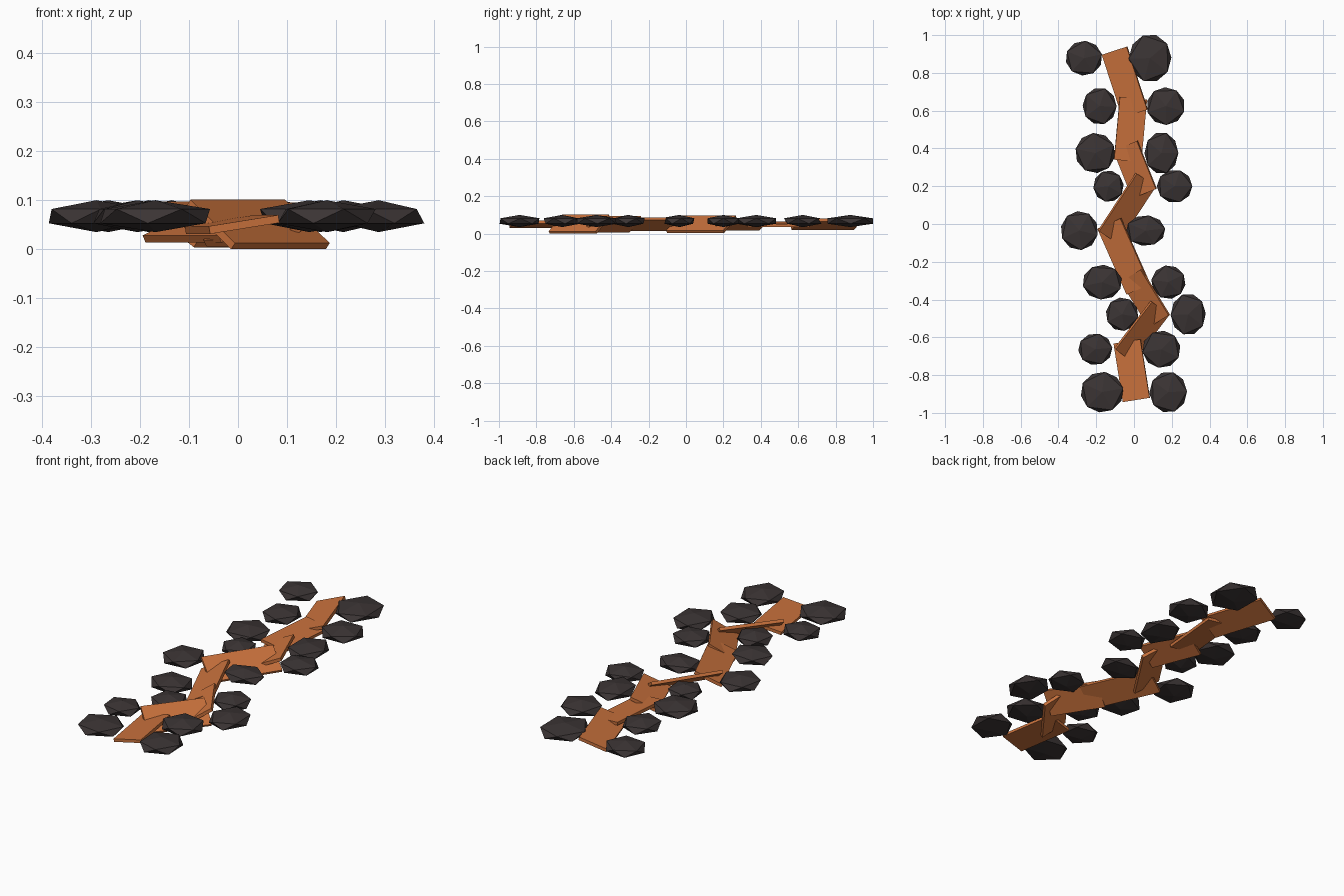
import bpy, bmesh, math, random
from mathutils import Matrix, Vector

random.seed(4)
default_cube = bpy.data.objects.get("Cube")
if default_cube:
    bpy.data.objects.remove(default_cube, do_unlink=True)


def make_material(name, color):
    mat = bpy.data.materials.new(name)
    mat.use_nodes = True
    mat.diffuse_color = color
    mat.node_tree.nodes["Principled BSDF"].inputs["Base Color"].default_value = color
    return mat


def make_object(name, bm, mat):
    mesh = bpy.data.meshes.new(name)
    bm.to_mesh(mesh)
    bm.free()
    mesh.materials.append(mat)
    obj = bpy.data.objects.new(name, mesh)
    bpy.context.collection.objects.link(obj)
    return obj


clay = make_material("orange clay", (0.58, 0.165, 0.045, 1))
rock = make_material("dark rock", (0.043, 0.034, 0.034, 1))

# Path stations, back to front: centre x, y, then half sizes of the right and left stone
STATIONS = [
    (-0.09, 0.878, (0.095, 0.092), (0.113, 0.122)),
    (-0.007, 0.624, (0.09, 0.094), (0.098, 0.1)),
    (-0.03, 0.376, (0.104, 0.106), (0.09, 0.106)),
    (0.04, 0.2, (0.08, 0.082), (0.094, 0.084)),
    (-0.114, -0.035, (0.097, 0.103), (0.104, 0.08)),
    (0.007, -0.308, (0.102, 0.092), (0.09, 0.088)),
    (0.112, -0.478, (0.085, 0.088), (0.093, 0.106)),
    (-0.03, -0.663, (0.09, 0.082), (0.1, 0.098)),
    (0.006, -0.89, (0.112, 0.107), (0.1, 0.105)),
]
STONE_GAP = 0.175
STONE_Z, STONE_HALF_HEIGHT = 0.0675, 0.0325
PLANK_WIDTH, PLANK_THICKNESS, OVERLAP, PLANK_Z = 0.145, 0.016, 0.042, 0.0505


# Flattened border stone, fitted to its half sizes
def add_stone(name, x, y, half):
    bm = bmesh.new()
    bmesh.ops.create_icosphere(bm, subdivisions=1, radius=1)
    bmesh.ops.rotate(bm, verts=bm.verts, matrix=Matrix.Rotation(random.uniform(0, math.tau), 3, "Z"))
    size = (*half, STONE_HALF_HEIGHT)
    fit = [size[i] / max(abs(v.co[i]) for v in bm.verts) for i in range(3)]
    bmesh.ops.scale(bm, verts=bm.verts, vec=fit)
    make_object(name, bm, rock).location = (x, y, STONE_Z)


# Path plank between two stations, banked by the angle it turns sideways
def add_plank(name, start, end):
    a, b = Vector(start), Vector(end)
    run = b - a
    heading = math.atan2(run.x, -run.y)
    middle = (a + b) / 2
    bm = bmesh.new()
    bmesh.ops.create_cube(bm, size=1)
    bmesh.ops.scale(bm, verts=bm.verts,
                    vec=(PLANK_WIDTH, run.length + 2 * OVERLAP, PLANK_THICKNESS))
    turn = Matrix.Rotation(heading, 4, "Z") @ Matrix.Rotation(-heading, 4, "Y")
    obj = make_object(name, bm, clay)
    obj.matrix_world = Matrix.Translation((middle.x, middle.y, PLANK_Z)) @ turn


for i, (x, y, right_half, left_half) in enumerate(STATIONS, 1):
    add_stone(f"right_stone_{i}", x - STONE_GAP, y, right_half)
    add_stone(f"left_stone_{i}", x + STONE_GAP, y, left_half)

for i, (start, end) in enumerate(zip(STATIONS, STATIONS[1:]), 1):
    add_plank(f"path_plank_{i}", start[:2], end[:2])
